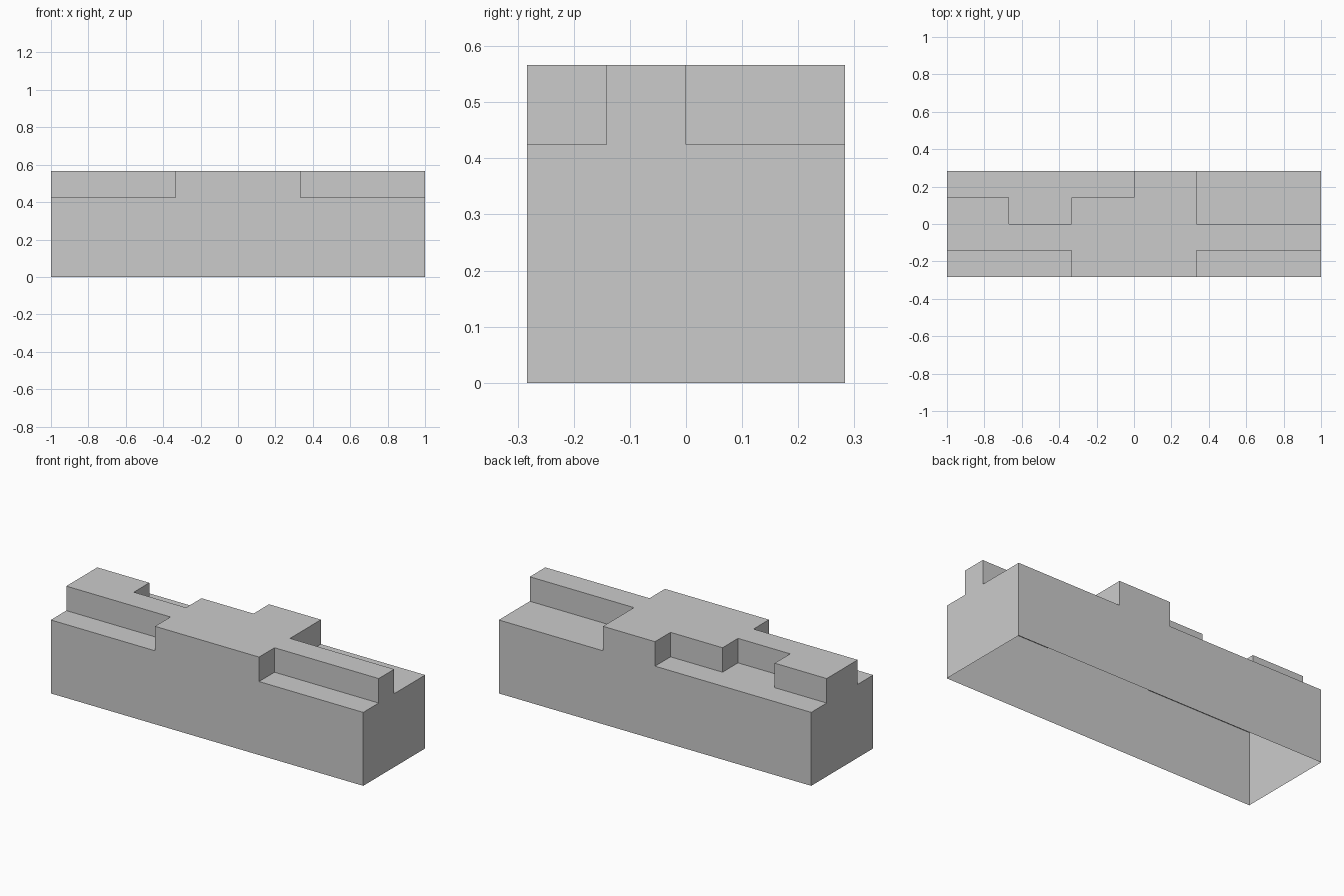
import bpy, bmesh, math

if "Cube" in bpy.data.objects:
    bpy.data.objects.remove(bpy.data.objects["Cube"])

# Grid lines of the stepped block; "#" cells are raised, "." cells are ledges
XS = [-1, -0.667, -0.333, 0, 0.333, 1]
YS = [-0.2833, -0.1417, 0, 0.1417, 0.2833]
ROWS = ["..##.", "#####", "#.##.", "...#."]      # front row to back row
LOW, HIGH = 0.425, 0.5667
LEVELS = [0, LOW, HIGH]


def level(i, j):
    if not (0 <= i < len(XS) - 1 and 0 <= j < len(YS) - 1):
        return 0
    return 2 if ROWS[j][i] == "#" else 1


bm = bmesh.new()


def face(*pts):
    bm.faces.new([bm.verts.new(p) for p in pts])


for j in range(len(YS) - 1):
    for i in range(len(XS) - 1):
        x0, x1, y0, y1 = XS[i], XS[i + 1], YS[j], YS[j + 1]
        h = level(i, j)
        z = LEVELS[h]
        # Top of the cell
        face((x0, y0, z), (x1, y0, z), (x1, y1, z), (x0, y1, z))
        # Walls down to each lower neighbour (the underside stays open)
        sides = [((0, -1), (x0, y0), (x1, y0)), ((1, 0), (x1, y0), (x1, y1)),
                 ((0, 1), (x1, y1), (x0, y1)), ((-1, 0), (x0, y1), (x0, y0))]
        for (di, dj), a, b in sides:
            for k in range(level(i + di, j + dj), h):
                lo, hi = LEVELS[k], LEVELS[k + 1]
                face((*a, lo), (*b, lo), (*b, hi), (*a, hi))

# Weld the cells and merge the flat areas
bmesh.ops.remove_doubles(bm, verts=bm.verts, dist=0.0005)
bmesh.ops.dissolve_limit(bm, angle_limit=math.radians(1),
                         verts=bm.verts, edges=bm.edges)
mesh = bpy.data.meshes.new("stepped_block")
bm.to_mesh(mesh)
bm.free()
bpy.context.collection.objects.link(bpy.data.objects.new("stepped_block", mesh))
